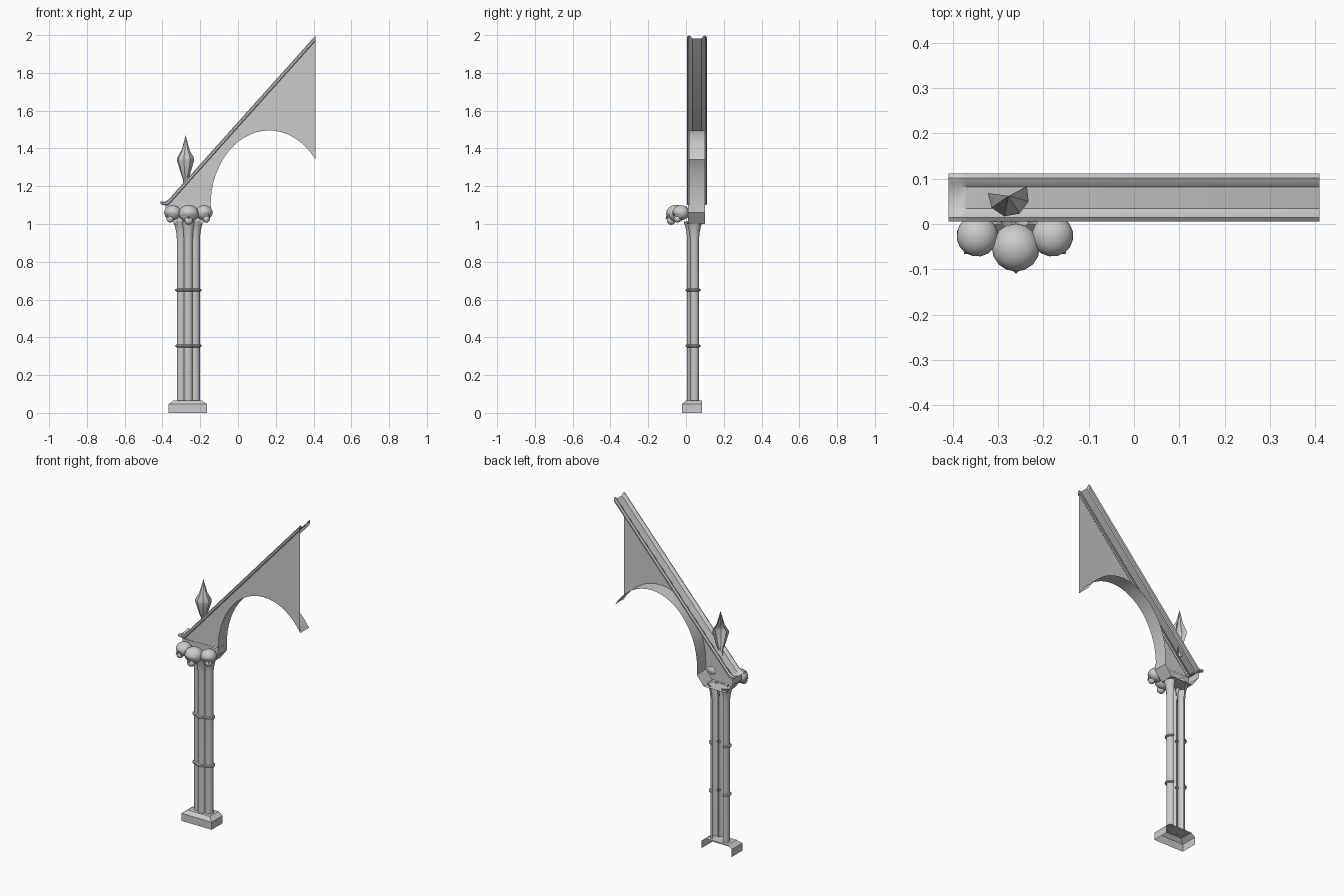
import bpy, bmesh, math
from math import sin, cos, pi, radians
from mathutils import Vector, Matrix

if "Cube" in bpy.data.objects:
    bpy.data.objects.remove(bpy.data.objects["Cube"])


def finish(name, bm, angle=35):
    bmesh.ops.remove_doubles(bm, verts=bm.verts, dist=1e-5)
    bmesh.ops.recalc_face_normals(bm, faces=bm.faces)
    me = bpy.data.meshes.new(name)
    bm.to_mesh(me)
    bm.free()
    ob = bpy.data.objects.new(name, me)
    bpy.context.collection.objects.link(ob)
    bpy.ops.object.select_all(action='DESELECT')
    ob.select_set(True)
    bpy.context.view_layer.objects.active = ob
    bpy.ops.object.shade_smooth_by_angle(angle=radians(angle))
    return ob


def loft(name, rows, cap_last=False, angle=35):
    """Skin consecutive rows of points into an open sheet."""
    bm = bmesh.new()
    vs = [[bm.verts.new(p) for p in r] for r in rows]
    for a, b in zip(vs, vs[1:]):
        for i in range(len(a) - 1):
            bm.faces.new((a[i], a[i + 1], b[i + 1], b[i]))
    if cap_last:
        bm.faces.new(vs[-1])
    return finish(name, bm, angle)


def lathe(name, cx, cy, profile, a0, a1, n, angle=35):
    """Partial turning, open towards the back."""
    ang = [radians(a0 + (a1 - a0) * i / n) for i in range(n + 1)]
    return loft(name, [[(cx + r * cos(a), cy + r * sin(a), z) for a in ang]
                       for r, z in profile], angle=angle)


def open_block(name, cx, levels, y_back, cap=True):
    """Three-sided block, open at the back; levels are (half width, front y, z)."""
    return loft(name, [[(cx - w, y_back, z), (cx - w, y, z), (cx + w, y, z),
                        (cx + w, y_back, z)] for w, y, z in levels], cap, 20)


CX = -0.263

# Plinth and capital block
open_block("plinth", CX - 0.003, [(0.102, -0.02, 0), (0.102, -0.02, 0.046),
                                  (0.075, 0.0, 0.066)], 0.085)
open_block("capital_block", CX, [(0.12, 0.01, 1.1), (0.12, 0.01, 1.06),
                                 (0.075, 0.012, 1.0)], 0.1)

# Clustered shafts with flared tops, and their ring bands
for label, dx, y, a0, a1 in (("left", -0.037, 0.045, 90, 320),
                             ("middle", 0, 0.03, 175, 365),
                             ("right", 0.037, 0.045, -140, 90)):
    x, r = CX + dx, 0.024
    lathe("shaft_" + label, x, y,
          [(r, 0.064), (r, 0.92), (r + 0.003, 0.955), (r + 0.009, 0.985),
           (r + 0.018, 1.012)], a0, a1, 10)
    for level in (0.355, 0.65):
        lathe("ring_" + label, x, y,
              [(r, level - 0.008), (r + 0.007, level - 0.005),
               (r + 0.009, level), (r + 0.007, level + 0.005),
               (r, level + 0.008)], a0, a1, 10)


# Carved skull heads on the capital: dented cranium plus a small jaw
def head(name, loc, r, turn):
    bm = bmesh.new()
    bmesh.ops.create_uvsphere(bm, u_segments=16, v_segments=12, radius=1)
    eyes = [Vector((s * 0.38, -0.82, -0.38)).normalized() for s in (-1, 1)]
    for v in bm.verts:
        d = min((v.co.normalized() - e).length for e in eyes)
        v.co *= 1 - 0.28 * max(0, 1 - d / 0.36)
        v.co.z *= 0.86
    jaw = bmesh.ops.create_uvsphere(bm, u_segments=10, v_segments=6, radius=0.5)
    bmesh.ops.transform(bm, verts=jaw['verts'], matrix=Matrix.Translation(
        (0, -0.5, -0.72)) @ Matrix.Diagonal((0.9, 0.9, 0.85, 1)))
    nose = bmesh.ops.create_cone(bm, segments=4, radius1=0.14, radius2=0.03,
                                 depth=0.3, cap_ends=True)
    bmesh.ops.translate(bm, verts=nose['verts'], vec=(0, -0.95, -0.42))
    bmesh.ops.transform(bm, verts=bm.verts, matrix=Matrix.Translation(loc)
                        @ Matrix.Rotation(radians(turn), 4, 'Z')
                        @ Matrix.Scale(r, 4))
    finish(name, bm, 50)


head("head_middle", (CX + 0.002, -0.052, 1.056), 0.053, 0)
for s, label in ((-1, "left"), (1, "right")):
    head("head_" + label, (CX + s * 0.083, -0.026, 1.06), 0.046, s * 35)

# Spandrel wall between the sloping rail and the arch
arch = [(0.165 - 0.31 * cos(t), 1.1 + 0.395 * sin(t))
        for t in [i / 24 * (pi - math.acos(0.245 / 0.31)) for i in range(25)]]
slope = [(-0.375 + 0.785 * i / 24, 1.098 + 0.885 * i / 24) for i in range(25)]
loft("spandrel_wall", [[(x, 0.015, z) for x, z in arch],
                       [(x, 0.015, z) for x, z in slope]])

# Arch soffit running back from the wall
loft("arch_soffit", [[(x, y, z) for x, z in arch] for y in (0.015, 0.1)])

# Gutter rail with rolled edges and a small kick at its foot
half = [(0.042, -0.03), (0.051, -0.024), (0.053, -0.008), (0.044, 0),
        (0.034, -0.004), (0.024, -0.016)]
section = [(-y, z) for y, z in half] + [(y, z) for y, z in reversed(half)]
path = [(-0.41, 1.12, 0.5), (-0.388, 1.117, 0.6), (-0.368, 1.13, 1),
        (0.41, 1.998, 1)]
loft("gutter_rail", [[(x, 0.058 + y, z + dz * k) for y, dz in section]
                     for x, z, k in path])

# Pointed finial standing on the rail
lathe("finial", -0.277, 0.062,
      [(0.014, 1.18), (0.014, 1.235), (0.02, 1.25), (0.046, 1.335),
       (0.046, 1.35), (0.022, 1.39), (0.0, 1.47)], 172, 388, 5, 30)
